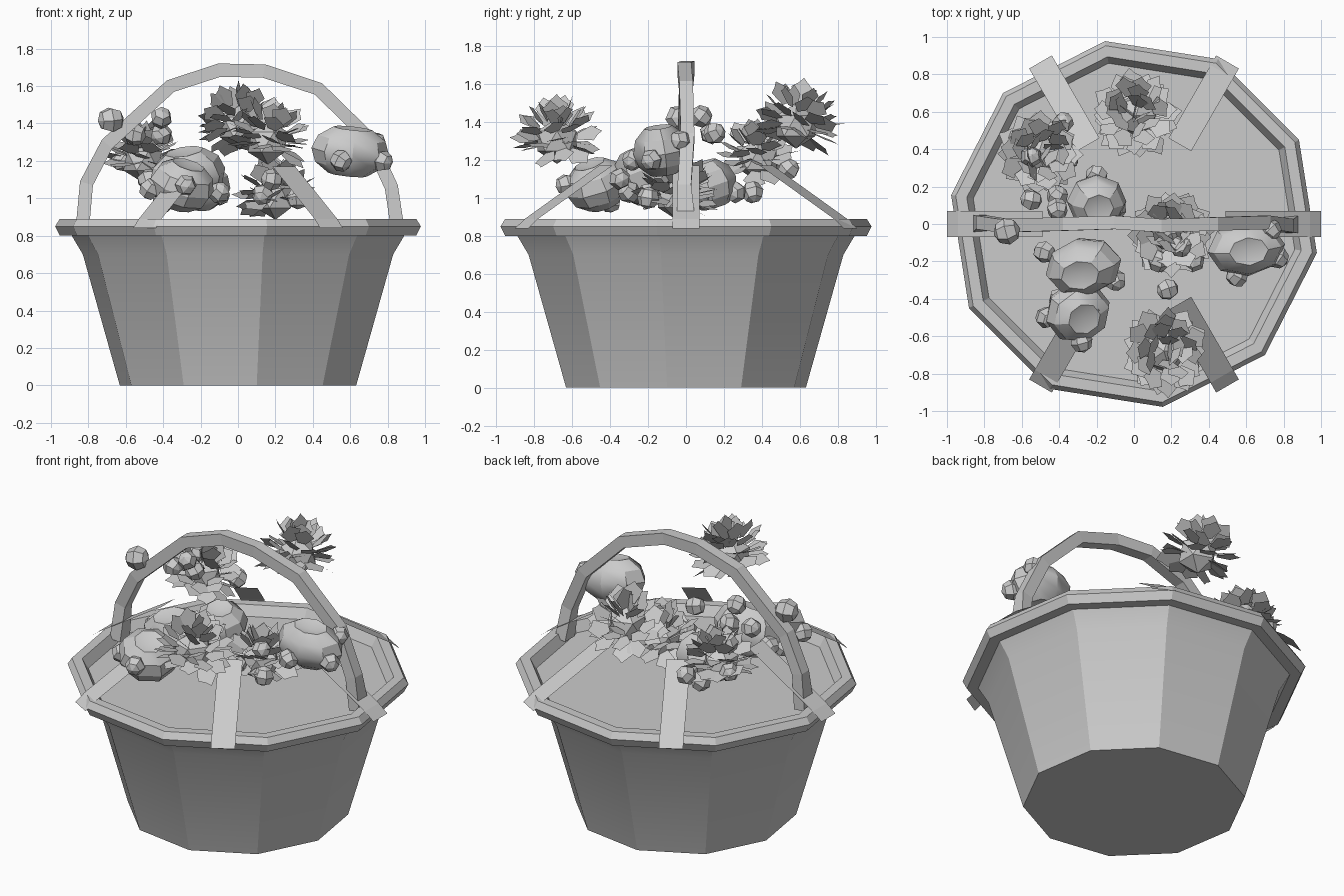
import bpy, bmesh, math, random
from mathutils import Vector, Euler, Matrix

random.seed(4)
if "Cube" in bpy.data.objects:
    bpy.data.objects.remove(bpy.data.objects["Cube"])

grey = bpy.data.materials.new("plain_grey")
grey.use_nodes = True
GREY = (0.6, 0.6, 0.6, 1)
grey.diffuse_color = GREY
grey.node_tree.nodes["Principled BSDF"].inputs["Base Color"].default_value = GREY


def finish(bm, name, smooth=False, normals=True):
    """Turn a bmesh into a named object."""
    if normals:
        bmesh.ops.recalc_face_normals(bm, faces=bm.faces[:])
    mesh = bpy.data.meshes.new(name)
    bm.to_mesh(mesh)
    bm.free()
    mesh.materials.append(grey)
    ob = bpy.data.objects.new(name, mesh)
    bpy.context.collection.objects.link(ob)
    if smooth:
        bpy.ops.object.select_all(action='DESELECT')
        ob.select_set(True)
        bpy.context.view_layer.objects.active = ob
        bpy.ops.object.shade_smooth_by_angle(angle=math.radians(30))
    return ob


def lathe(name, profile, sides=10, phase=-9, smooth=True):
    """Closed tub: rings of (radius, height) capped at both ends."""
    bm = bmesh.new()
    rings = []
    for r, z in profile:
        angles = [math.radians(phase + 360 * i / sides) for i in range(sides)]
        rings.append([bm.verts.new((r * math.cos(a), r * math.sin(a), z)) for a in angles])
    for lo, hi in zip(rings, rings[1:]):
        for i in range(sides):
            j = (i + 1) % sides
            bm.faces.new((lo[i], lo[j], hi[j], hi[i]))
    bm.faces.new(rings[0][::-1])
    bm.faces.new(rings[-1])
    return finish(bm, name, smooth)


# Basket tub, then the rim with its sunken filling
lathe("basket_tub", [(0.64, 0), (0.84, 0.7), (0.90, 0.8)])
lathe("basket_rim", [(0.90, 0.8), (0.965, 0.8), (0.99, 0.85), (0.965, 0.89),
                     (0.905, 0.89), (0.87, 0.83)], smooth=False)

# Arched handle: box section swept along a rough half ellipse
bm = bmesh.new()
path = [(-0.83, 0.86), (-0.81, 1.08), (-0.7, 1.29), (-0.36, 1.6), (-0.1, 1.685),
        (0.14, 1.68), (0.43, 1.585), (0.7, 1.32), (0.82, 1.06), (0.85, 0.86)]
rings = []
for i, (x, z) in enumerate(path):
    a, b = path[max(i - 1, 0)], path[min(i + 1, len(path) - 1)]
    side = Vector((-(b[1] - a[1]), 0, b[0] - a[0])).normalized() * 0.036
    half = Vector((0, 0.05 if i in (0, len(path) - 1) else 0.036, 0))
    c = Vector((x, 0.01 * math.sin(i * 2.1), z))
    rings.append([bm.verts.new(c + s * side + t * half)
                  for s, t in ((1, 1), (1, -1), (-1, -1), (-1, 1))])
for p, q in zip(rings, rings[1:]):
    for i in range(4):
        bm.faces.new((p[i], p[i - 1], q[i - 1], q[i]))
bm.faces.new(rings[0])
bm.faces.new(rings[-1])
finish(bm, "handle")

# Six straps rising from the rim
for k in range(6):
    bm = bmesh.new()
    turn = Matrix.Rotation(math.radians(60 * k), 3, 'Z')
    rows = [[bm.verts.new(turn @ Vector((r, w, z))) for w in (-0.07, 0.07)]
            for r, z in ((1.0, 0.84), (0.94, 0.89), (0.49, 1.17))]
    for p, q in zip(rows, rows[1:]):
        bm.faces.new((p[0], p[1], q[1], q[0]))
    finish(bm, f"strap_{k + 1}", normals=False)


def flower(name, centre, tilt, radius=0.24):
    """Dome of jagged petals in tiers, from a drooping skirt to the crown."""
    bm = bmesh.new()
    basis = Euler(tilt).to_matrix()
    outline = [(0, -0.2), (0.62, -0.5), (0.8, -0.2), (1, 0), (0.8, 0.25), (0.6, 0.5), (0, 0.2)]
    for elev, count, start in ((-14, 11, 0.4), (10, 12, 0.45), (34, 10, 0.5),
                               (56, 8, 0.5), (78, 4, 0.45)):
        for i in range(count):
            spin = math.tau * (i + random.uniform(-0.2, 0.2)) / count + elev
            pitch = math.radians(elev + random.uniform(-9, 9))
            m = (basis @ Matrix.Rotation(spin, 3, 'Z') @ Matrix.Rotation(-pitch, 3, 'Y')
                 @ Matrix.Rotation(random.uniform(-0.5, 0.5), 3, 'X'))
            reach = radius * random.uniform(0.92, 1.08)
            pts = [m @ Vector((reach * (start + u * (1 - start)), 0.12 * v, 0.0))
                   for u, v in outline]
            bm.faces.new([bm.verts.new(p + Vector(centre)) for p in pts])
    # Core under the petals
    bmesh.ops.create_icosphere(bm, subdivisions=1, radius=radius * 0.5,
                               matrix=Matrix.Translation(centre))
    finish(bm, name, normals=False)


flower("flower_back", (0.01, 0.58, 1.38), (-0.25, -0.2, 0))
flower("flower_front", (0.16, -0.68, 1.30), (0.2, 0.15, 1))
flower("flower_middle", (0.2, -0.05, 1.0), (0, 0.1, 2), 0.23)
flower("flower_side", (-0.51, 0.38, 1.2), (0, -0.3, 3), 0.23)


def fruit(name, centre, size, tilt):
    """Low round fruit with dimpled ends."""
    bm = bmesh.new()
    bmesh.ops.create_uvsphere(bm, u_segments=8, v_segments=6, radius=1)
    for v in bm.verts:
        if abs(v.co.z) > 0.99:
            v.co.z *= 0.72
        v.co = Euler(tilt).to_matrix() @ Vector([a * b for a, b in zip(v.co, size)]) + Vector(centre)
    finish(bm, name, True)


fruit("fruit_front", (-0.3, -0.47, 1.07), (0.18, 0.17, 0.14), (0.4, 0.2, 0.3))
fruit("fruit_centre", (-0.27, -0.23, 1.12), (0.21, 0.16, 0.16), (0.3, -0.2, 0.2))
fruit("fruit_back", (-0.2, 0.12, 1.07), (0.16, 0.15, 0.14), (0.3, 0.1, 0))
fruit("fruit_right", (0.6, -0.13, 1.25), (0.21, 0.15, 0.145), (0.15, 0.1, 0.1))

# Loose berries tucked around the fruit and flowers
berries = [(-0.68, -0.04, 1.42), (-0.55, 0.13, 1.34), (-0.41, 0.08, 1.43), (-0.38, 0.54, 1.15),
           (-0.55, 0.36, 1.33), (-0.35, 0.35, 1.03), (-0.62, 0.45, 1.2), (-0.41, 0.15, 1.34),
           (-0.2, 0.26, 1.03), (-0.1, 0.08, 1.02), (0.32, -0.2, 1.0), (0.18, -0.35, 1.1),
           (0.13, -0.2, 1.02), (0.55, -0.28, 1.2), (0.73, -0.03, 1.3), (0.77, -0.18, 1.2),
           (-0.48, -0.15, 1.1), (-0.47, -0.5, 1.05), (-0.28, -0.63, 1.07),
           (-0.1, -0.3, 1.03), (0.25, -0.12, 1.12), (-0.4, -0.4, 0.98)]
for n, spot in enumerate(berries):
    bm = bmesh.new()
    spin = Euler([random.uniform(0, 3) for _ in range(3)]).to_matrix().to_4x4()
    bmesh.ops.create_uvsphere(bm, u_segments=6, v_segments=4, radius=0.072 if n == 0 else 0.06,
                              matrix=Matrix.Translation(spot) @ spin)
    finish(bm, f"berry_{n + 1}")
